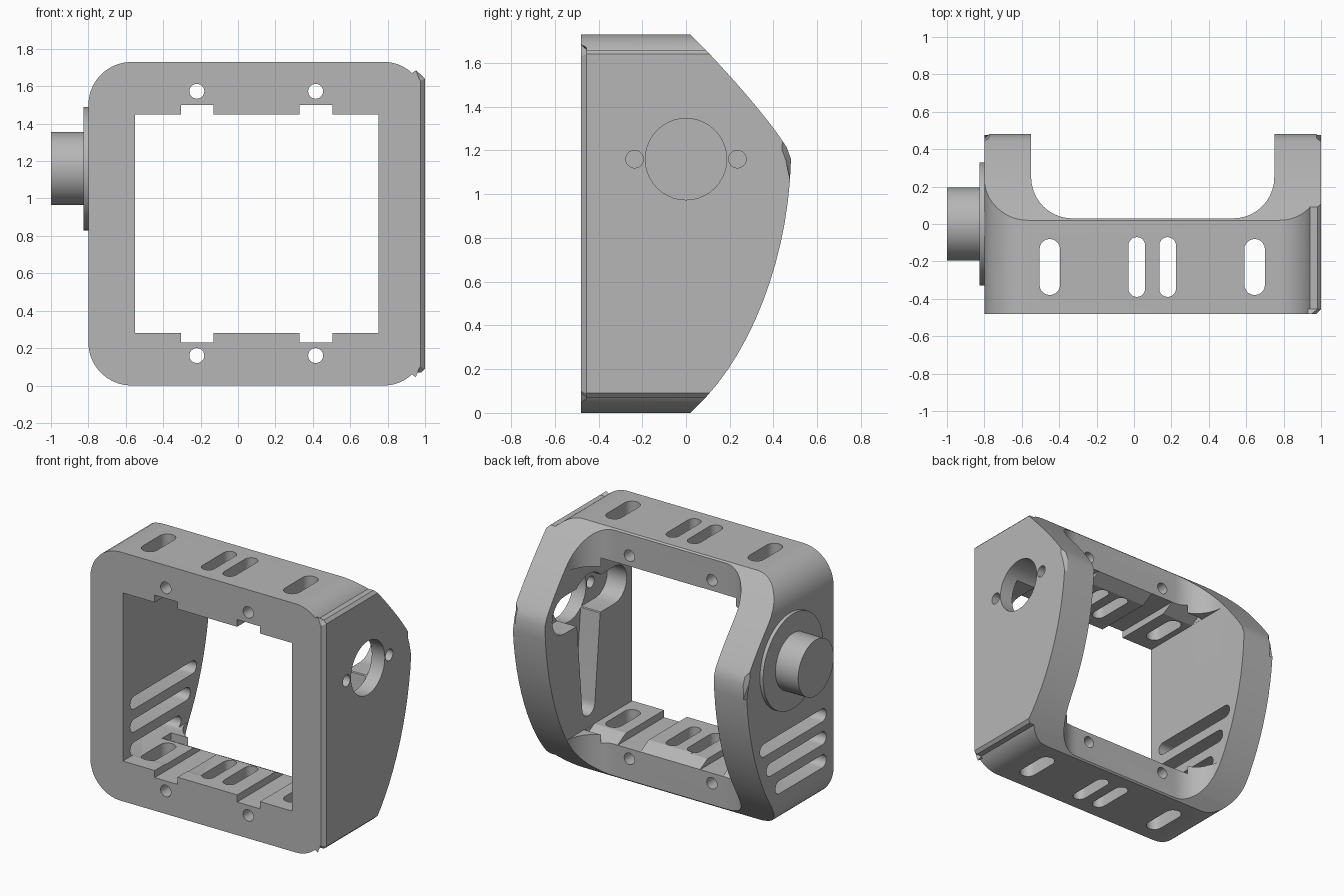
import bpy, bmesh, math
from mathutils import Vector
from mathutils.geometry import interpolate_bezier

cube = bpy.data.objects.get("Cube")
if cube:
    bpy.data.objects.remove(cube, do_unlink=True)

grey = bpy.data.materials.new("matte grey")
grey.use_nodes = True
colour = (0.47, 0.47, 0.47, 1)
grey.diffuse_color = colour
grey.node_tree.nodes["Principled BSDF"].inputs["Base Color"].default_value = colour

# Maps a flat profile point (a, b) and depth d to space for each extrusion axis
PLACE = {"x": lambda a, b, d: (d, a, b),
         "y": lambda a, b, d: (a, d, b),
         "z": lambda a, b, d: (a, b, d)}


def prism(name, profile, axis, start, end, chamfers=(), size=0.025):
    """Extrude a profile along an axis and chamfer the listed end caps."""
    bm = bmesh.new()
    rings = [[bm.verts.new(PLACE[axis](a, b, d)) for a, b in profile] for d in (start, end)]
    caps = [bm.faces.new(ring) for ring in rings]
    count = len(profile)
    for i in range(count):
        j = (i + 1) % count
        bm.faces.new((rings[0][i], rings[0][j], rings[1][j], rings[1][i]))
    edges = [e for c in chamfers for e in caps[c].edges]
    if edges:
        bmesh.ops.bevel(bm, geom=edges, offset=size, segments=1, affect="EDGES")
    bmesh.ops.recalc_face_normals(bm, faces=bm.faces)
    mesh = bpy.data.meshes.new(name)
    bm.to_mesh(mesh)
    bm.free()
    mesh.materials.append(grey)
    obj = bpy.data.objects.new(name, mesh)
    bpy.context.collection.objects.link(obj)
    return obj


def arc(cx, cy, r, a0, a1, n=10):
    angles = [math.radians(a0 + (a1 - a0) * i / n) for i in range(n + 1)]
    return [(cx + r * math.cos(t), cy + r * math.sin(t)) for t in angles]


def circle(cx, cy, r, n=40):
    return arc(cx, cy, r, 0, 360, n)[:-1]


def slot(a0, a1, b, r):
    """Rounded slot running along the first profile direction."""
    return arc(a1 - r, b, r, -90, 90) + arc(a0 + r, b, r, 90, 270)


def bezier(*points):
    return [tuple(p) for p in interpolate_bezier(*map(Vector, points), 14)]


def boolean(target, tool, operation="DIFFERENCE"):
    mod = target.modifiers.new("cut", "BOOLEAN")
    mod.operation = operation
    mod.solver = "EXACT"
    mod.object = tool
    bpy.context.view_layer.objects.active = target
    bpy.ops.object.modifier_apply(modifier=mod.name)
    bpy.data.objects.remove(tool, do_unlink=True)


def smooth(obj):
    bpy.ops.object.select_all(action="DESELECT")
    obj.select_set(True)
    bpy.context.view_layer.objects.active = obj
    bpy.ops.object.shade_smooth_by_angle(angle=math.radians(25))


TOP = 1.73
MID = TOP / 2
HUB = 1.16

# Frame outline: rounded left corners, stepped side plate on the right
upper = [(1.0, 1.64), (0.98, 1.66), (0.94, 1.66)]
upper += arc(0.78, TOP - 0.22, 0.22, 47, 90) + arc(-0.57, TOP - 0.23, 0.23, 90, 180)
outline = upper + [(x, TOP - z) for x, z in reversed(upper)]
frame = prism("bracket_frame", outline, "y", -0.48, 0.6, chamfers=(0,))

# Side silhouette: sloped shoulder and long curved back edge
side = [(-0.6, TOP + 0.1), (-0.08, TOP + 0.1)]
side += bezier((0.09, 1.66), (0.24, 1.50), (0.38, 1.34), (0.46, 1.215))
side += bezier((0.48, HUB), (0.47, 0.74), (0.32, 0.32), (0.09, 0.07))
side += [(-0.08, -0.1), (-0.6, -0.1)]
boolean(frame, prism("side_cutter", side, "x", -0.801, 1.001, chamfers=(0, 1)), "INTERSECT")

# Front opening with four small notches
edge = [(-0.55, 1.45)]
for a, b in ((-0.305, -0.13), (0.33, 0.505)):
    edge += [(a, 1.45), (a, 1.50), (b, 1.50), (b, 1.45)]
edge += [(0.75, 1.45)]
opening = edge + [(x, TOP - z) for x, z in reversed(edge)]
boolean(frame, prism("opening_cutter", opening, "y", -1, 1))

# Rear cut leaving two arms with rounded roots
rear = [(0.75, 1), (-0.55, 1)]
rear += arc(-0.33, 0.25, 0.22, 180, 270) + arc(0.53, 0.25, 0.22, 270, 360)
boolean(frame, prism("rear_cutter", rear, "z", -1, 3))

# Sloped rear lips above and below the opening
lip = [(-0.06, 0.28), (0.05, 0.22), (0.05, TOP - 0.22), (-0.06, TOP - 0.28)]
boolean(frame, prism("lip_cutter", lip, "x", -0.549, 0.749))

# Vent slots through the top and bottom
for x, r, y0, y1 in ((-0.45, 0.055, -0.38, -0.08), (0.015, 0.045, -0.39, -0.07),
                     (0.18, 0.045, -0.39, -0.07), (0.645, 0.055, -0.38, -0.08)):
    shape = [(x - b, a) for a, b in slot(y0, y1, 0, r)]
    boolean(frame, prism("vent_cutter", shape, "z", -1, 3))

# Screw holes front to back
for x in (-0.22, 0.415):
    for z in (0.16, 1.573):
        boolean(frame, prism("screw_cutter", circle(x, z, 0.04, 24), "y", -1, 1))

# Vent slots through the arm that carries the axle
for z, back in ((0.64, 0.33), (0.48, 0.26), (0.32, 0.16)):
    boolean(frame, prism("arm_vent_cutter", slot(-0.40, back, z, 0.045), "x", -1, 0))

# Cross-arm recess on the inside of the plate
boolean(frame, prism("recess_cutter", slot(-0.42, 0.40, HUB, 0.13), "x", 0.6, 0.9))
leg = arc(0, 0.43, 0.07, 180, 360) + [(0.14, HUB), (-0.14, HUB)]
boolean(frame, prism("leg_cutter", leg, "x", 0.6, 0.9))

# Hub hole and its two screw holes through the plate
for y, r in ((0, 0.186), (-0.235, 0.04), (0.235, 0.04)):
    boolean(frame, prism("hub_cutter", circle(y, HUB, r), "x", 0.6, 1.2))
smooth(frame)

# Axle and its flange on the other arm
smooth(prism("axle_flange", circle(0, HUB, 0.33, 64), "x", -0.825, -0.78, (0,), 0.02))
smooth(prism("axle", circle(0, HUB, 0.195, 64), "x", -1.0, -0.78, (0,), 0.012))
